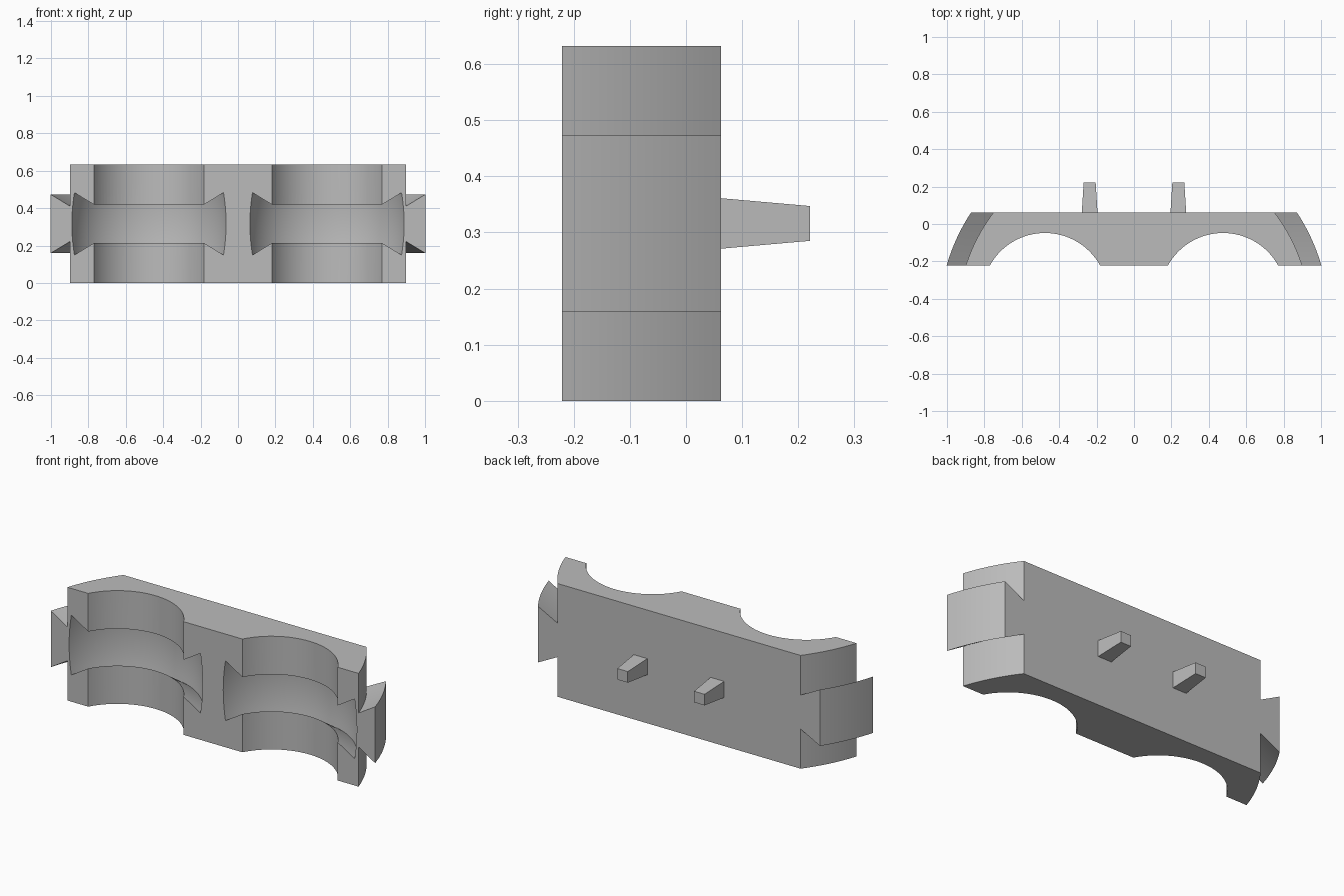
import bpy
import bmesh
from math import sqrt, sin, cos, pi, atan2

cube = bpy.data.objects.get("Cube")
if cube:
    bpy.data.objects.remove(cube, do_unlink=True)

HEIGHT, MID = 0.632, 0.316
FRONT, BACK = -0.221, 0.062
END_Y, END_R, LUG_R = -0.512, 0.945, 1.043      # curved ends share one axis
SCOOP_X, SCOOP_Y, SCOOP_R = 0.476, -0.385, 0.337

grey = bpy.data.materials.new("plain grey")
grey.use_nodes = True
grey.diffuse_color = (0.5, 0.5, 0.5, 1)
grey.node_tree.nodes["Principled BSDF"].inputs["Base Color"].default_value = (0.5, 0.5, 0.5, 1)


def loft(name, rings, closed=False):
    """Bridge equal-length rings of points into a solid."""
    bm = bmesh.new()
    loops = [[bm.verts.new(p) for p in ring] for ring in rings]
    pairs = list(zip(loops, loops[1:]))
    if closed:
        pairs.append((loops[-1], loops[0]))
    else:
        bm.faces.new(loops[0])
        bm.faces.new(loops[-1])
    for a, b in pairs:
        for i in range(len(a)):
            j = (i + 1) % len(a)
            bm.faces.new((a[i], a[j], b[j], b[i]))
    bmesh.ops.recalc_face_normals(bm, faces=bm.faces)
    mesh = bpy.data.meshes.new(name)
    bm.to_mesh(mesh)
    bm.free()
    mesh.materials.append(grey)
    obj = bpy.data.objects.new(name, mesh)
    bpy.context.collection.objects.link(obj)
    return obj


def select(obj):
    bpy.ops.object.select_all(action='DESELECT')
    obj.select_set(True)
    bpy.context.view_layer.objects.active = obj


def smooth(obj):
    select(obj)
    bpy.ops.object.shade_smooth_by_angle(angle=pi / 9)


def end_x(radius, y):
    return sqrt(radius ** 2 - (y - END_Y) ** 2)


# Block outline: two scoops along the front, curved ends, flat back
end_ys = [FRONT + (BACK - FRONT) * i / 12 for i in range(13)]
start = atan2(FRONT - SCOOP_Y, sqrt(SCOOP_R ** 2 - (FRONT - SCOOP_Y) ** 2))
angles = [pi - start - (pi - 2 * start) * i / 32 for i in range(33)]
right_half = [(SCOOP_X + SCOOP_R * cos(a), SCOOP_Y + SCOOP_R * sin(a)) for a in angles]
right_half += [(end_x(END_R, y), y) for y in end_ys]
outline = right_half + [(-x, y) for x, y in reversed(right_half)]
body = loft("body", [[(x, y, z) for x, y in outline] for z in (0, HEIGHT)])

# Dovetail grooves with a slightly bowed floor, swept round each scoop axis
NECK, FLARE = 0.103, 0.167
floor = [(0.431 + 0.013 * (1 - t * t), FLARE * t) for t in [i / 5 - 1 for i in range(11)]]
section = [(0.2, -NECK), (SCOOP_R, -NECK)] + floor + [(SCOOP_R, NECK), (0.2, NECK)]
for side in (-1, 1):
    turns = [2 * pi * i / 96 for i in range(96)]
    cutter = loft("groove_cutter", [
        [(side * SCOOP_X + r * cos(a), SCOOP_Y + r * sin(a), MID + h) for r, h in section]
        for a in turns], closed=True)
    cut = body.modifiers.new("groove", 'BOOLEAN')
    cut.operation = 'DIFFERENCE'
    cut.solver = 'EXACT'
    cut.object = cutter
    select(body)
    bpy.ops.object.modifier_apply(modifier=cut.name)
    bpy.data.objects.remove(cutter, do_unlink=True)
smooth(body)

# Dovetail lugs on the ends and tapered pegs on the back
for side, word in ((-1, "right"), (1, "left")):
    lug = loft(word + "_lug", [
        [(side * end_x(r, y), y, MID + h) for r, h in
         ((END_R, -0.095), (LUG_R, -0.157), (LUG_R, 0.157), (END_R, 0.095))]
        for y in end_ys])
    smooth(lug)
    loft(word + "_peg", [
        [(side * 0.237 + sx * w, y, MID + sz * h)
         for sx, sz in ((-1, -1), (1, -1), (1, 1), (-1, 1))]
        for y, w, h in ((BACK, 0.042, 0.045), (0.221, 0.032, 0.031))])
